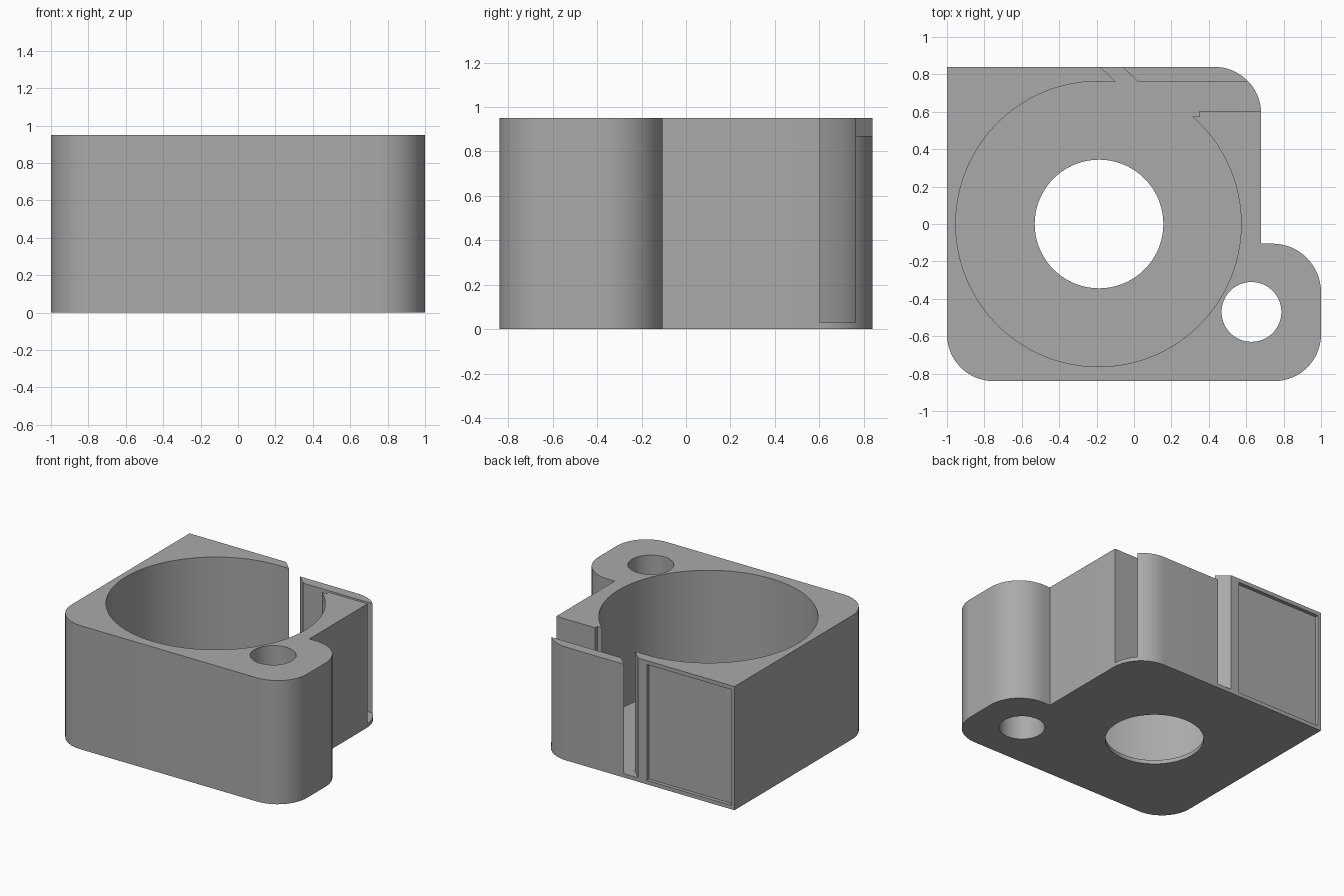
import bpy, bmesh
from math import cos, sin, radians

old = bpy.data.objects.get("Cube")
if old:
    bpy.data.objects.remove(old, do_unlink=True)

HEIGHT, FLOOR = 0.95, 0.03

grey = bpy.data.materials.new("plain grey")
grey.use_nodes = True
colour = (0.4, 0.4, 0.4, 1)
grey.diffuse_color = colour
grey.node_tree.nodes["Principled BSDF"].inputs["Base Color"].default_value = colour


def arc(cx, cy, r, start, end, steps):
    angles = [radians(start + (end - start) * i / steps) for i in range(steps + 1)]
    return [(cx + r * cos(a), cy + r * sin(a)) for a in angles]


def prism(name, outline, low, high):
    """Extrude a counter-clockwise outline from low to high."""
    bm = bmesh.new()
    face = bm.faces.new([bm.verts.new((x, y, low)) for x, y in outline])
    top = bmesh.ops.extrude_face_region(bm, geom=[face])["geom"]
    verts = [v for v in top if isinstance(v, bmesh.types.BMVert)]
    bmesh.ops.translate(bm, vec=(0, 0, high - low), verts=verts)
    bmesh.ops.recalc_face_normals(bm, faces=bm.faces)
    mesh = bpy.data.meshes.new(name)
    bm.to_mesh(mesh)
    bm.free()
    mesh.materials.append(grey)
    obj = bpy.data.objects.new(name, mesh)
    bpy.context.collection.objects.link(obj)
    return obj


def cut(body, name, outline, low, high):
    cutter = prism(name, outline, low, high)
    cutter.hide_render = True
    mod = body.modifiers.new(name, "BOOLEAN")
    mod.operation, mod.solver, mod.object = "DIFFERENCE", "EXACT", cutter
    bpy.context.view_layer.objects.active = body
    bpy.ops.object.modifier_apply(modifier=mod.name)
    bpy.data.objects.remove(cutter, do_unlink=True)


# Block with rounded corners and a side boss
outline = (
    [(-1, 0.84)]
    + arc(-0.75, -0.59, 0.25, 180, 270, 16)
    + arc(0.75, -0.59, 0.25, 270, 360, 16)
    + arc(0.74, -0.365, 0.26, 0, 90, 16)
    + [(0.68, -0.105)]
    + arc(0.43, 0.59, 0.25, 0, 90, 16)
)
body = prism("housing", outline, 0, HEIGHT)

# Round cavity, side channel and slanted back slot
cavity = arc(-0.19, 0, 0.763, 90, 409, 110) + [
    (0.35, 0.576), (0.35, 0.603), (0.9, 0.603), (0.9, 0.763),
    (0.02, 0.763), (-0.14, 0.915), (-0.26, 0.915), (-0.1, 0.763),
]
cut(body, "cavity_cutter", cavity, FLOOR, 1.2)

# Lowered top of the thin back flap
flap = [(-0.02, 0.75), (0.9, 0.75), (0.9, 0.95), (-0.2, 0.95)]
cut(body, "flap_cutter", flap, 0.87, 1.2)

# Hole in the floor and hole through the boss
cut(body, "floor_hole_cutter", arc(-0.187, 0, 0.344, 0, 355, 71), -0.2, 0.2)
cut(body, "boss_hole_cutter", arc(0.628, -0.47, 0.16, 0, 354, 59), -0.2, 1.2)

# Shallow panel recess in the back
panel = [(-0.975, 0.812), (-0.255, 0.812), (-0.255, 0.9), (-0.975, 0.9)]
cut(body, "panel_cutter", panel, 0.03, 0.92)

bpy.ops.object.select_all(action="DESELECT")
body.select_set(True)
bpy.context.view_layer.objects.active = body
bpy.ops.object.shade_smooth_by_angle(angle=radians(30))
